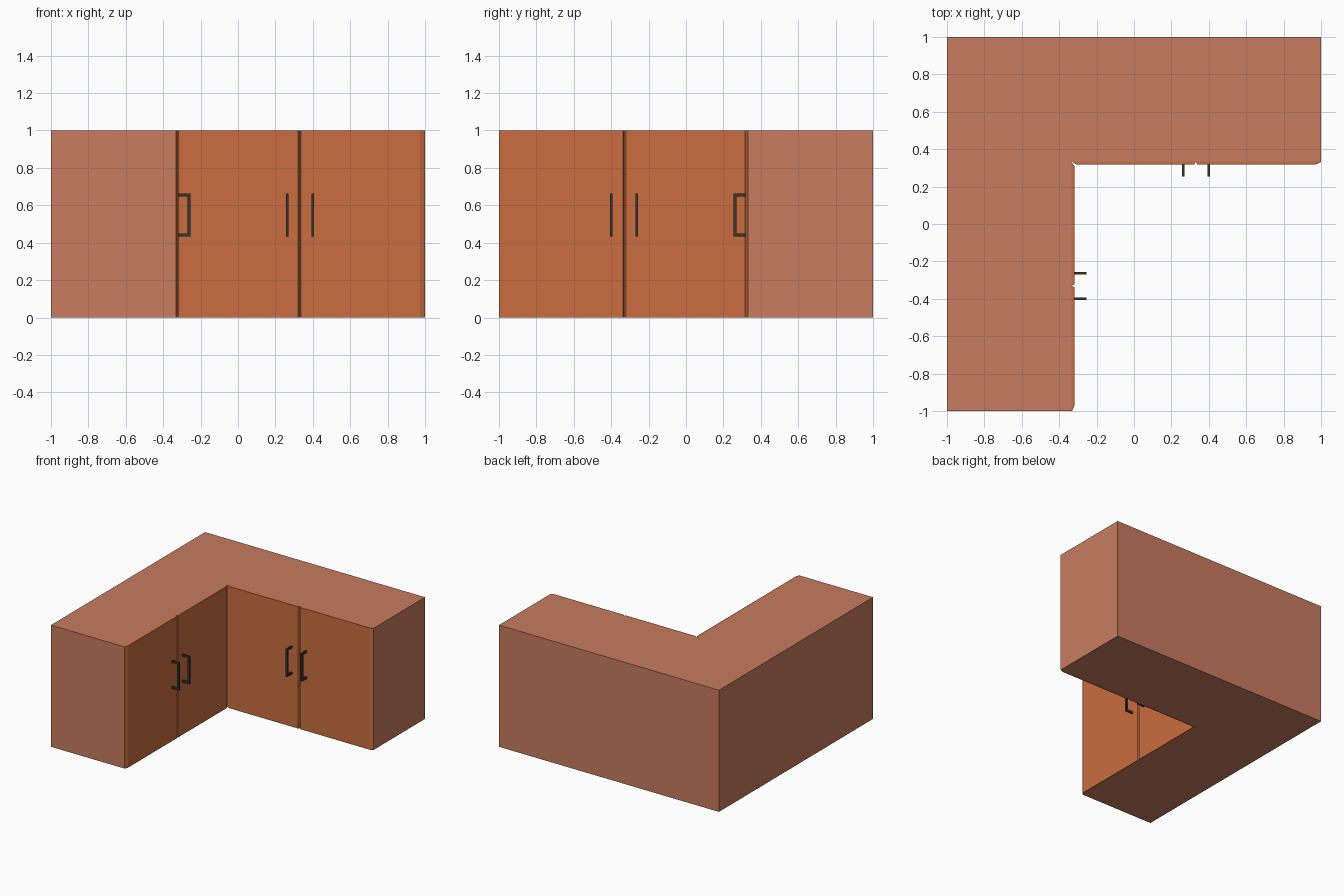
import bpy, bmesh
from mathutils import Vector

if "Cube" in bpy.data.objects:
    bpy.data.objects.remove(bpy.data.objects["Cube"])


def material(name, rgb):
    m = bpy.data.materials.new(name)
    m.diffuse_color = (*rgb, 1)
    m.use_nodes = True
    m.node_tree.nodes["Principled BSDF"].inputs["Base Color"].default_value = m.diffuse_color
    return m


BODY = material("terracotta", (0.58, 0.20, 0.115))
DOOR = material("orange_wood", (0.59, 0.155, 0.05))
METAL = material("dark_metal", (0.04, 0.035, 0.03))


def prism(name, points, direction, mat, flip=False):
    """Extrude a closed profile; flip reflects it onto the left run."""
    bm = bmesh.new()
    face = bm.faces.new([bm.verts.new(p) for p in points])
    out = bmesh.ops.extrude_face_region(bm, geom=[face])
    verts = [v for v in out["geom"] if isinstance(v, bmesh.types.BMVert)]
    bmesh.ops.translate(bm, verts=verts, vec=Vector(direction))
    if flip:
        for v in bm.verts:
            v.co.x, v.co.y = -v.co.y, -v.co.x
    bmesh.ops.recalc_face_normals(bm, faces=bm.faces)
    mesh = bpy.data.meshes.new(name)
    bm.to_mesh(mesh)
    bm.free()
    mesh.materials.append(mat)
    bpy.context.collection.objects.link(bpy.data.objects.new(name, mesh))


# L-shaped cabinet body
B = 0.333
outline = [(-1, -1), (-B, -1), (-B, B), (1, B), (1, 1), (-1, 1)]
prism("cabinet_body", [(x, y, 0) for x, y in outline], (0, 0, 1), BODY)

F = 0.319                    # door front plane
BAR, W = 0.016, 0.014        # handle bar depth and width
Z0, Z1, OUT = 0.433, 0.663, 0.254

for side, flip in (("right", False), ("left", True)):
    # Doors with chamfered vertical edges
    for label, x0, x1, c0, c1 in (("inner", -0.328, 0.329, 0.018, 0.007),
                                  ("outer", 0.331, 1.0, 0.007, 0.027)):
        pts = [(x0, B, 0), (x0, B - 0.002, 0), (x0 + c0, F, 0),
               (x1 - c1, F, 0), (x1, B - 0.002, 0), (x1, B, 0)]
        prism(f"{side}_{label}_door", pts, (0, 0, 1), DOOR, flip)

    # U-shaped pull handles
    for label, x in (("inner", 0.263), ("outer", 0.399)):
        u = [(F, Z0), (OUT, Z0), (OUT, Z1), (F, Z1), (F, Z1 - BAR),
             (OUT + BAR, Z1 - BAR), (OUT + BAR, Z0 + BAR), (F, Z0 + BAR)]
        prism(f"{side}_{label}_handle", [(x - W / 2, y, z) for y, z in u],
              (W, 0, 0), METAL, flip)
